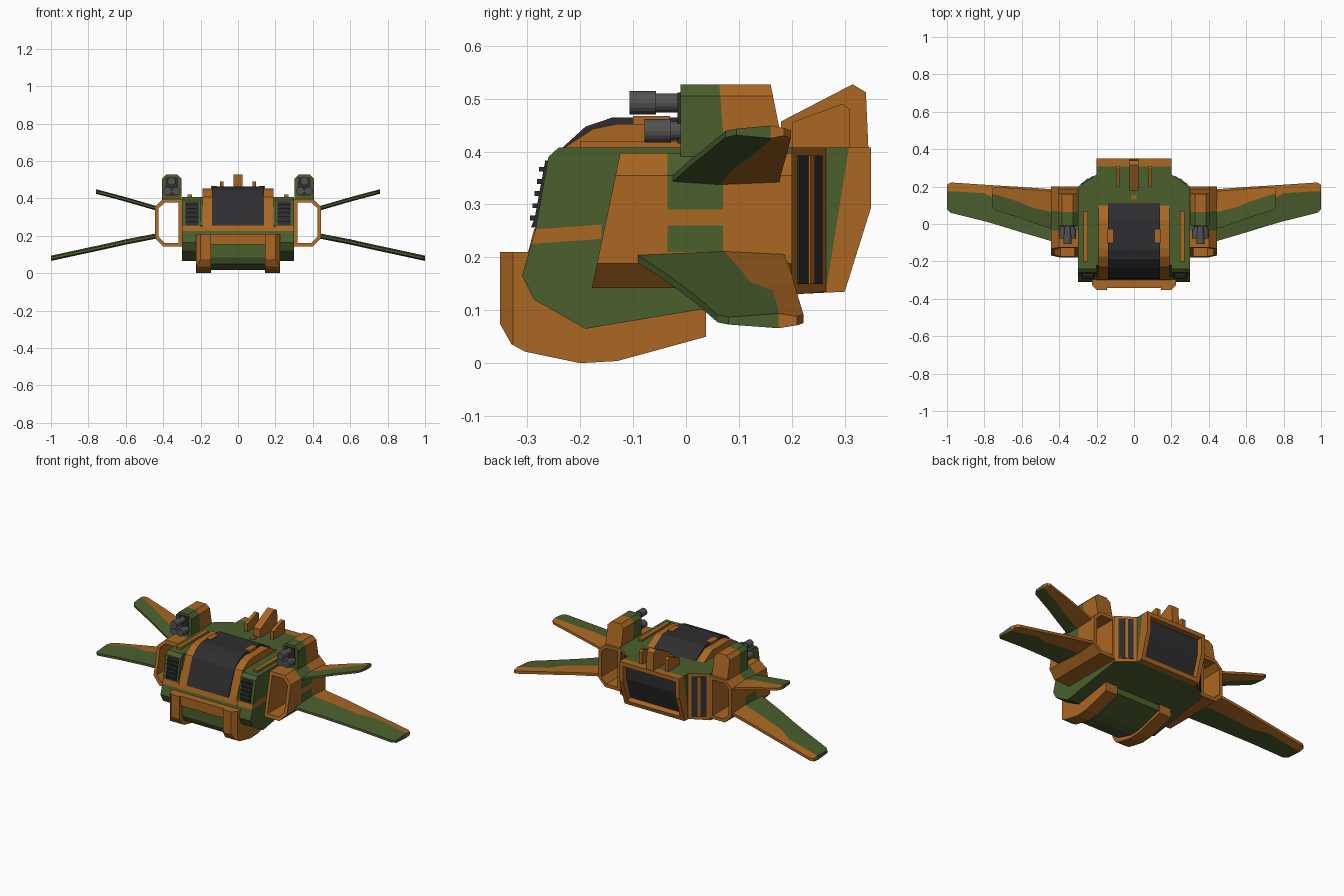
import bpy, bmesh
from math import atan2
from mathutils import Vector

cube = bpy.data.objects.get("Cube")
if cube:
    bpy.data.objects.remove(cube, do_unlink=True)


def material(name, rgb):
    m = bpy.data.materials.new(name)
    m.use_nodes = True
    m.diffuse_color = (*rgb, 1)
    m.node_tree.nodes["Principled BSDF"].inputs["Base Color"].default_value = (*rgb, 1)
    return m


MATS = [material("camo green", (0.07, 0.115, 0.027)), material("camo orange", (0.40, 0.135, 0.016)),
        material("dark glass", (0.027, 0.027, 0.03)), material("gun grey", (0.085, 0.085, 0.088))]
GREEN, ORANGE, DARK, GREY = range(4)


def finish(name, bm, paint, mirror=False):
    """Paint faces by a fixed index or a rule on centre and normal, then make the object."""
    bmesh.ops.recalc_face_normals(bm, faces=bm.faces)
    bm.normal_update()
    for f in bm.faces:
        f.material_index = paint(f.calc_center_median(), f.normal) if callable(paint) else paint
    me = bpy.data.meshes.new(name)
    bm.to_mesh(me)
    bm.free()
    for m in MATS:
        me.materials.append(m)
    ob = bpy.data.objects.new(name, me)
    bpy.context.scene.collection.objects.link(ob)
    if mirror:
        ob.modifiers.new("Mirror", 'MIRROR')
    return ob


def sweep(points, offset):
    """Extrude a closed loop of 3D points."""
    bm = bmesh.new()
    face = bm.faces.new([bm.verts.new(p) for p in points])
    new = bmesh.ops.extrude_face_region(bm, geom=[face])["geom"]
    bmesh.ops.translate(bm, verts=[g for g in new if isinstance(g, bmesh.types.BMVert)], vec=offset)
    if face.is_valid and all(len(e.link_faces) == 1 for e in face.edges):
        bm.faces.new(face.verts)
    if not any(set(f.verts) == {v for v in bm.verts if (v.co - Vector(points[0])).length < 9 and
               any((v.co - Vector(p)).length < 1e-5 for p in points)} for f in bm.faces):
        bm.faces.new([min(bm.verts, key=lambda v: (v.co - Vector(p)).length) for p in points])
    bmesh.ops.recalc_face_normals(bm, faces=bm.faces)
    return bm


def side_prism(profile, x0, x1):
    return sweep([(x0, y, z) for y, z in profile], (x1 - x0, 0, 0))


def box(name, lo, hi, paint, mirror=False):
    bm = side_prism([(lo[1], lo[2]), (hi[1], lo[2]), (hi[1], hi[2]), (lo[1], hi[2])], lo[0], hi[0])
    return finish(name, bm, paint, mirror)


def cut(bm, co, no, clear=False):
    res = bmesh.ops.bisect_plane(bm, geom=bm.verts[:] + bm.edges[:] + bm.faces[:],
                                 plane_co=co, plane_no=no, clear_outer=clear)
    if clear:
        edges = [e for e in res["geom_cut"] if isinstance(e, bmesh.types.BMEdge)]
        bmesh.ops.edgenet_fill(bm, edges=edges)


# Hull: recessed centre and two cheeks, with an orange band round the nose
def hull_paint(c, n):
    if abs(n.x) > 0.3 and n.y > 0.2:
        return ORANGE
    band = 0.225 < c.z - 0.07 * (c.y + 0.3) < 0.252
    return ORANGE if band and c.y < -0.16 else GREEN


BELLY = [(-0.31, 0.165), (-0.287, 0.12), (-0.19, 0.065), (0.02, 0.1), (0.21, 0.13), (0.265, 0.135), (0.265, 0.408)]
for name, nose, x0, x1 in (("hull_centre", [(-0.22, 0.408), (-0.28, 0.255), (-0.288, 0.25)], -0.2, 0.2),
                           ("hull_cheek", [(-0.24, 0.408), (-0.26, 0.39), (-0.285, 0.25)], 0.2, 0.3)):
    bm = side_prism(nose + BELLY, x0, x1)
    cut(bm, (0, -0.16, 0), (0, 1, 0))
    for z in (0.225, 0.252):
        cut(bm, (0, -0.3, z), (0, -0.07, 1))
    if x0 > 0:
        cut(bm, (0.3, 0.2, 0), (0.065, 0.1, 0), True)
    finish(name, bm, hull_paint, x0 > 0)

# Cheek grilles
bm = side_prism([(-0.2, 0.383), (-0.266, 0.383), (-0.289, 0.258), (-0.2, 0.258)], 0.212, 0.282)
finish("grille", bm, DARK, True)
for i in range(5):
    z = 0.27 + i * 0.023
    y = -0.287 + (z - 0.258) * 0.185
    box("grille_slat", (0.216, y - 0.01, z), (0.278, y + 0.03, z + 0.009), DARK, True)

# Tail block with a recessed exhaust panel
bm = side_prism([(0.2, 0.13), (0.3, 0.135), (0.35, 0.295), (0.35, 0.408), (0.2, 0.408)], -0.2, 0.2)
rear = [f for f in bm.faces if f.normal.y > 0.8]
bmesh.ops.inset_region(bm, faces=rear, thickness=0.025, depth=0, use_even_offset=True)
rear = [f for f in bm.faces if f.normal.y > 0.8 and max(abs(v.co.x) for v in f.verts) < 0.19]
bmesh.ops.inset_region(bm, faces=rear, thickness=0.002, depth=-0.03, use_even_offset=True)
cut(bm, (0, 0.308, 0.408), (0, 1, -0.16))


def tail_paint(c, n):
    if n.y > 0.8 and abs(c.x) < 0.1 and 0.17 < c.z < 0.37 and c.y < 0.345 - max(0, 0.295 - c.z) * 0.31 - 0.01:
        return DARK
    return ORANGE if c.y - 0.16 * (c.z - 0.408) > 0.308 else GREEN


finish("tail_block", bm, tail_paint)

# Slanted rear vents
for name, half, lift, mat in (("rear_vent", 0.04, 0.004, DARK), ("rear_vent_bar", 0.008, 0.008, ORANGE)):
    ob = box(name, (-half, -0.02, 0.15), (half, lift, 0.392), mat)
    ob.rotation_euler.z = atan2(-0.065, 0.1)
    ob.location = (0.25, 0.2325, 0)
    twin = ob.copy()
    twin.rotation_euler.z *= -1
    twin.location.x *= -1
    bpy.context.scene.collection.objects.link(twin)

# Canopy frame, glass and clips
bm = side_prism([(-0.288, 0.25), (-0.229, 0.408), (-0.175, 0.443), (-0.13, 0.452), (0.02, 0.452),
                 (0.1, 0.408), (0.0, 0.3)], -0.19, 0.19)
finish("canopy_frame", bm, ORANGE)
bm = side_prism([(-0.293, 0.256), (-0.235, 0.406), (-0.19, 0.447), (-0.14, 0.464), (0.02, 0.464),
                 (0.112, 0.408), (0.0, 0.3)], -0.14, 0.14)
finish("canopy_glass", bm, DARK)
box("canopy_clip", (0.112, -0.1, 0.44), (0.145, -0.03, 0.467), ORANGE, True)

# Top trim
box("top_strip", (0.245, -0.2, 0.4), (0.27, 0.07, 0.42), ORANGE, True)
box("top_stud", (-0.013, 0.13, 0.4), (0.013, 0.156, 0.416), ORANGE)
bm = side_prism([(0.18, 0.4), (0.18, 0.457), (0.315, 0.527), (0.34, 0.512), (0.345, 0.4)], -0.023, 0.023)
finish("centre_fin", bm, ORANGE)
bm = side_prism([(0.2, 0.4), (0.2, 0.455), (0.295, 0.49), (0.31, 0.48), (0.31, 0.4)], 0.077, 0.097)
finish("side_fin", bm, ORANGE, True)

# Chin: orange rails, cross bar and green belly pan
RAIL = [(-0.352, 0.21), (-0.352, 0.075), (-0.33, 0.036), (-0.305, 0.022), (-0.2, 0.0), (-0.13, 0.004),
        (0.038, 0.05), (0.038, 0.12), (-0.2, 0.21)]
bm = side_prism(RAIL, 0.145, 0.225)
cut(bm, (0.2, -0.352, 0), (1, -1, 0), True)
finish("chin_rail", bm, ORANGE, True)
box("chin_bar", (-0.15, -0.342, 0.153), (0.15, -0.2, 0.21), ORANGE)
bm = side_prism([(-0.325, 0.155), (-0.325, 0.085), (-0.305, 0.048), (-0.195, 0.017), (-0.13, 0.02),
                 (0.03, 0.066), (0.03, 0.12), (-0.2, 0.16)], -0.148, 0.148)
finish("chin_pan", bm, GREEN)

# Open side ducts, with a raked mouth and a camouflage patch
OUTER = [(0.296, 0.142), (0.4, 0.142), (0.445, 0.188), (0.445, 0.355), (0.4, 0.397), (0.296, 0.397)]
INNER = [(0.318, 0.162), (0.392, 0.162), (0.425, 0.196), (0.425, 0.347), (0.392, 0.377), (0.318, 0.377)]
bm = bmesh.new()
rings = [[bm.verts.new((x, 0.2 if back else -0.178 + (z - 0.142) * 0.21, z)) for x, z in loop]
         for loop, back in ((OUTER, False), (OUTER, True), (INNER, True), (INNER, False))]
for a, b in zip(rings, rings[1:] + rings[:1]):
    for i in range(6):
        j = (i + 1) % 6
        bm.faces.new((a[i], a[j], b[j], b[i]))
for y in (-0.035, 0.07):
    cut(bm, (0, y, 0), (0, 1, 0))
for z in (0.21, 0.26, 0.29):
    cut(bm, (0, 0, z), (0, 0, 1))


def duct_paint(c, n):
    patch = -0.035 < c.y < 0.07 and (0.21 < c.z < 0.26 or c.z > 0.29)
    return GREEN if patch and (n.x > 0.3 or n.z > 0.3) and (c.x > 0.43 or c.z > 0.37) else ORANGE


finish("side_duct", bm, duct_paint, True)


# Wings: each station gives x, z, leading edge, colour boundary and trailing edge
def wing(name, stations, t):
    bm = bmesh.new()
    loops = []
    for x, z, lead, split, trail in stations:
        section = [(lead, -0.5), (split, -1), (trail, -0.6), (trail, 0.6), (split, 1), (lead, 0.5)]
        loops.append([bm.verts.new((x, y, z + s * t)) for y, s in section])
    green = set()
    for a, b in zip(loops, loops[1:]):
        for i in range(6):
            j = (i + 1) % 6
            f = bm.faces.new((a[i], a[j], b[j], b[i]))
            f.material_index = ORANGE if i in (1, 2, 3) else GREEN
    for loop in (loops[0], loops[-1]):
        bm.faces.new((loop[0], loop[1], loop[4], loop[5])).material_index = GREEN
        bm.faces.new(loop[1:5]).material_index = ORANGE
    bm.faces.index_update()
    keep = iter([f.material_index for f in bm.faces])
    finish(name, bm, lambda c, n: next(keep), True)


wing("lower_wing", [(0.43, 0.2, -0.095, 0.07, 0.185), (0.6, 0.167, -0.045, 0.1, 0.198),
                    (0.72, 0.14, -0.008, 0.12, 0.205), (0.8, 0.123, 0.015, 0.165, 0.21),
                    (0.98, 0.084, 0.06, 0.175, 0.222), (1.0, 0.08, 0.08, 0.175, 0.21)], 0.014)
wing("upper_wing", [(0.43, 0.345, -0.03, 0.06, 0.175), (0.55, 0.38, 0.01, 0.09, 0.184),
                    (0.62, 0.4, 0.035, 0.12, 0.19), (0.745, 0.433, 0.075, 0.16, 0.198),
                    (0.76, 0.437, 0.095, 0.16, 0.185)], 0.012)

# Gun pods
POD = [(0.303, 0.38), (0.303, 0.505), (0.325, 0.527), (0.385, 0.527), (0.407, 0.505), (0.407, 0.38)]
bm = sweep([(x, -0.01, z) for x, z in POD], (0, 0.23, 0))
cut(bm, (0, 0.16, 0.527), (0, 1, 0.2), True)
cut(bm, (0, 0.065, 0.5), (0, 1, 0.08))
finish("gun_pod", bm, lambda c, n: GREEN if c.y + 0.08 * (c.z - 0.5) < 0.065 else ORANGE, True)
box("pod_face", (0.322, -0.016, 0.415), (0.388, 0.0, 0.512), DARK, True)


# Gun barrels: a thin rear tube and a thicker muzzle
def tube(name, x, z, y0, y1, r):
    bm = bmesh.new()
    bmesh.ops.create_cone(bm, cap_ends=True, segments=16, radius1=r, radius2=r, depth=y1 - y0)
    for v in bm.verts:
        v.co = (x + v.co.x, (y0 + y1) / 2 + v.co.z, z + v.co.y)
    finish(name, bm, lambda c, n: DARK if n.y < -0.9 else GREY, True)


for x, z, front in ((0.355, 0.492, -0.107), (0.333, 0.439, -0.078), (0.377, 0.439, -0.078)):
    tube("gun_muzzle", x, z, front, front + 0.05, 0.022)
    tube("gun_barrel", x, z, front + 0.05, 0.0, 0.018)
